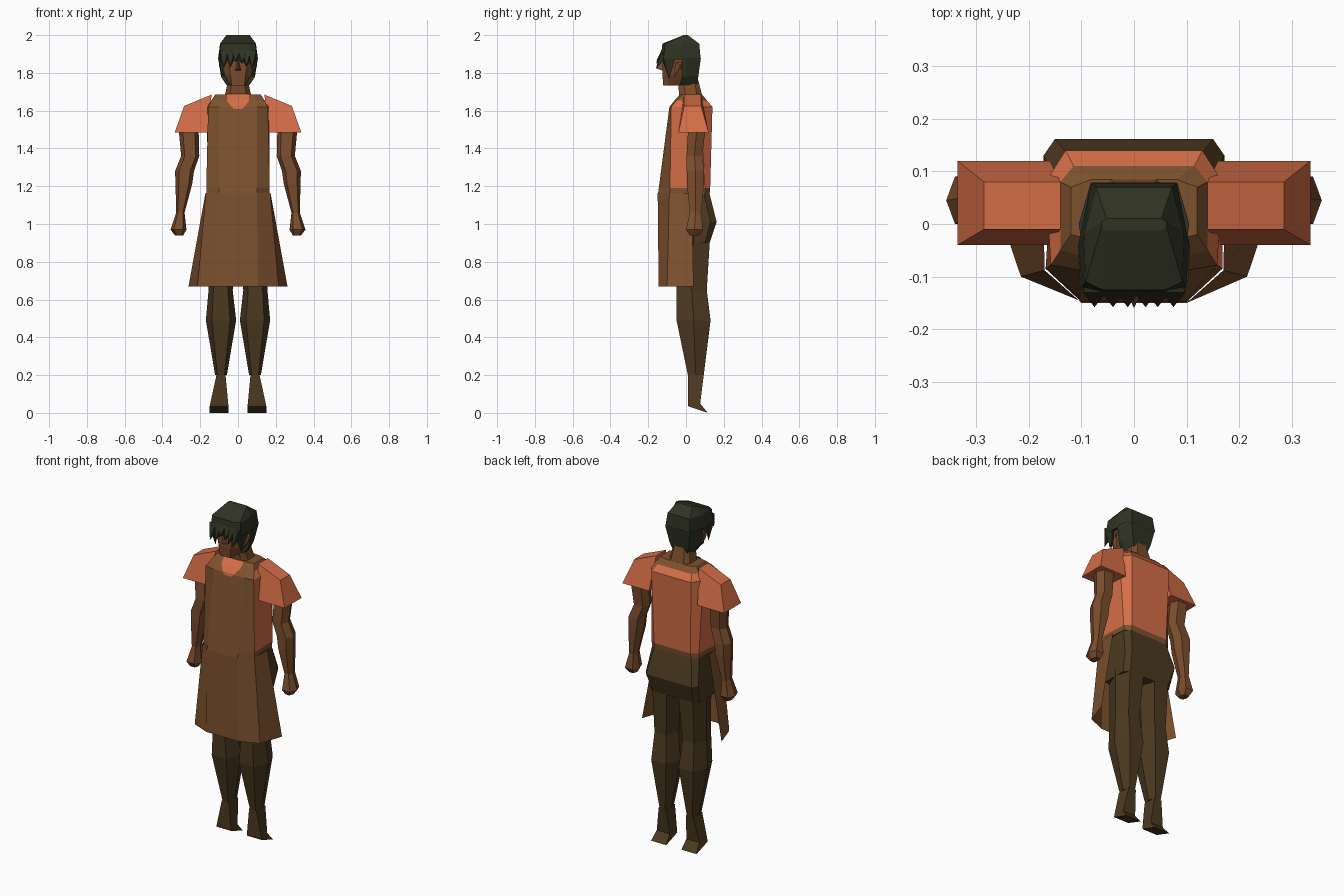
import bpy, bmesh

def mat(name, r, g, b):
    m = bpy.data.materials.new(name)
    m.diffuse_color = (r, g, b, 1)
    return m

SHIRT = mat("orange shirt", 0.66, 0.155, 0.062)
APRON = mat("leather apron", 0.21, 0.085, 0.028)
SKIN = mat("brown skin", 0.20, 0.075, 0.027)
PANTS = mat("dark trousers", 0.072, 0.042, 0.015)
HAIR = mat("dark hair", 0.028, 0.032, 0.016)

def finish(name, bm, mats, mirror=False, rule=None, fix=True):
    if fix:
        bmesh.ops.recalc_face_normals(bm, faces=bm.faces)
    bm.normal_update()
    if rule:
        for f in bm.faces:
            f.material_index = rule(f.calc_center_median(), f.normal)
    me = bpy.data.meshes.new(name)
    bm.to_mesh(me)
    bm.free()
    for m in mats:
        me.materials.append(m)
    ob = bpy.data.objects.new(name, me)
    bpy.context.collection.objects.link(ob)
    if mirror:
        mod = ob.modifiers.new("mirror", 'MIRROR')
        mod.use_mirror_merge = False
    return ob

def loft(name, rings, *mats, mirror=False, rule=None, caps=True, closed=True):
    bm = bmesh.new()
    vs = [[bm.verts.new(p) for p in r] for r in rings]
    n = len(vs[0])
    for a, b in zip(vs, vs[1:]):
        for i in range(n if closed else n - 1):
            j = (i + 1) % n
            bm.faces.new((a[i], a[j], b[j], b[i]))
    if caps:
        bm.faces.new(vs[0])
        bm.faces.new(vs[-1])
    return finish(name, bm, mats, mirror, rule)

def sym(z, *half):
    """Ring from a right half outline running front to back."""
    return [(x, y, z) for x, y in half] + [(-x, y, z) for x, y in reversed(half)]

def hexa(cx, hx, cy, hy, z):
    return [(cx + hx * u, cy + hy * v, z) for u, v in
            ((1, 0), (.6, 1), (-.6, 1), (-1, 0), (-.6, -1), (.6, -1))]

def wedge(name, base, tip, m, mirror=False):
    bm = bmesh.new()
    b = [bm.verts.new(p) for p in base]
    t = bm.verts.new(tip)
    bm.faces.new(b)
    for i in range(len(b)):
        bm.faces.new((b[i], b[(i + 1) % len(b)], t))
    return finish(name, bm, [m], mirror)

# Torso: shirt with the bib, neck strap and waist tie coloured by direction and height
def torso_rule(c, n):
    if c.z > 1.655 or c.z < 1.185:
        return 1
    return 1 if n.y < -0.3 else 0

loft("torso", [
    sym(1.16, (.10, -.148), (.168, -.085), (.155, .10), (.12, .125)),
    sym(1.19, (.10, -.144), (.168, -.085), (.156, .10), (.12, .128)),
    sym(1.62, (.10, -.088), (.158, -.078), (.168, .08), (.13, .14)),
    sym(1.655, (.10, -.06), (.14, -.05), (.14, .08), (.115, .11)),
    sym(1.685, (.08, -.03), (.12, -.02), (.12, .07), (.08, .085)),
], SHIRT, APRON, rule=torso_rule)

# Shirt showing in the neck opening
loft("neck_opening", [
    [(-.065, -.036, 1.688), (.065, -.036, 1.688)],
    [(-.062, -.066, 1.657), (.062, -.066, 1.657)],
    [(-.038, -.091, 1.625), (.038, -.091, 1.625)],
    [(-.022, -.094, 1.608), (.022, -.094, 1.608)],
], SHIRT, caps=False, closed=False)

# Sleeves
loft("sleeves", [
    [(.14, -.01, 1.685), (.14, .08, 1.685), (.16, .12, 1.485), (.16, -.04, 1.485)],
    [(.285, -.01, 1.625), (.285, .08, 1.625), (.335, .12, 1.485), (.335, -.04, 1.485)],
], SHIRT, mirror=True)

# Arms and fists
loft("arms", [hexa(*r) for r in (
    (.26, .05, .055, .045, 1.55), (.26, .052, .055, .045, 1.48),
    (.253, .048, .045, .042, 1.36), (.283, .05, .05, .046, 1.28),
    (.287, .044, .05, .045, 1.21), (.305, .022, .05, .03, 1.06),
    (.315, .042, .045, .045, .97), (.312, .022, .045, .026, .94))],
    SKIN, mirror=True)

# Apron skirt: open sheet at the back
def skirt_ring(z, *half):
    r = sym(z, *half)
    k = len(half)
    return r[k:] + r[:k]

loft("apron_skirt", [
    skirt_ring(1.165, (.10, -.15), (.17, -.088), (.172, .03)),
    skirt_ring(.67, (.105, -.145), (.215, -.10), (.262, .04)),
], APRON, caps=False, closed=False)

# Trousers: hips and legs
loft("hips", [
    sym(1.18, (.09, -.10), (.15, -.07), (.152, .09), (.118, .12)),
    sym(1.01, (.09, -.09), (.165, -.06), (.172, .13), (.15, .162)),
    sym(.90, (.08, -.07), (.16, -.05), (.16, .10), (.13, .125)),
], PANTS)
loft("legs", [hexa(*r) for r in (
    (.085, .08, .04, .088, .94), (.092, .064, .03, .08, .65),
    (.09, .08, .04, .09, .49), (.09, .031, .052, .042, .20))],
    PANTS, mirror=True)
loft("feet", [
    [(.066, .01, .2), (.114, .01, .2), (.114, .094, .2), (.066, .094, .2)],
    [(.052, .01, .05), (.147, .01, .05), (.14, .075, .05), (.055, .075, .05)],
    [(.05, .012, .035), (.15, .012, .035), (.15, .115, 0), (.05, .115, 0)],
], PANTS, mirror=True)

# Neck, head, nose and ears
loft("neck", [
    sym(1.67, (.045, -.035), (.072, .0), (.07, .06), (.045, .088)),
    sym(1.78, (.03, -.045), (.048, -.02), (.048, .04), (.03, .06)),
], SKIN)
loft("head", [
    sym(1.732, (.033, -.12), (.037, -.10), (.04, -.04)),
    sym(1.79, (.04, -.125), (.072, -.085), (.075, .03)),
    sym(1.87, (.05, -.125), (.088, -.09), (.088, .05)),
    sym(1.94, (.04, -.10), (.08, -.08), (.07, .05)),
], SKIN)
wedge("nose", [(-.018, -.12, 1.81), (.018, -.12, 1.81), (0, -.12, 1.89)],
      (0, -.16, 1.825), SKIN)
wedge("ears", [(.075, -.06, 1.78), (.075, -.015, 1.79), (.08, -.015, 1.86), (.08, -.06, 1.86)],
      (.102, -.03, 1.84), SKIN, True)

# Hair: cap, nape, side locks and fringe
loft("hair_cap", [
    sym(1.87, (.05, -.135), (.10, -.12), (.106, -.04), (.082, .078)),
    sym(1.955, (.06, -.125), (.092, -.11), (.095, -.02), (.072, .07)),
    sym(2.0, (.052, -.012), (.062, -.006), (.062, .004), (.052, .01)),
], HAIR)
loft("hair_nape", [
    sym(1.88, (.03, -.01), (.102, -.02), (.105, .0), (.082, .079)),
    sym(1.78, (.03, -.015), (.09, -.02), (.09, .0), (.062, .065)),
    sym(1.735, (.02, -.03), (.055, -.035), (.06, .0), (.045, .057)),
], HAIR)
wedge("side_locks", [(.07, -.13, 1.88), (.102, -.12, 1.88), (.106, -.055, 1.88), (.08, -.06, 1.88)],
      (.085, -.09, 1.77), HAIR, True)
for i, (x, tip) in enumerate(((-.075, 1.825), (-.04, 1.83), (-.012, 1.86),
                              (.022, 1.85), (.045, 1.83), (.075, 1.82))):
    wedge(f"fringe_{i + 1}",
          [(x - .022, -.13, 1.92), (x + .022, -.13, 1.92), (x + .018, -.115, 1.87), (x - .018, -.115, 1.87)],
          (x, -.158, tip), HAIR)
